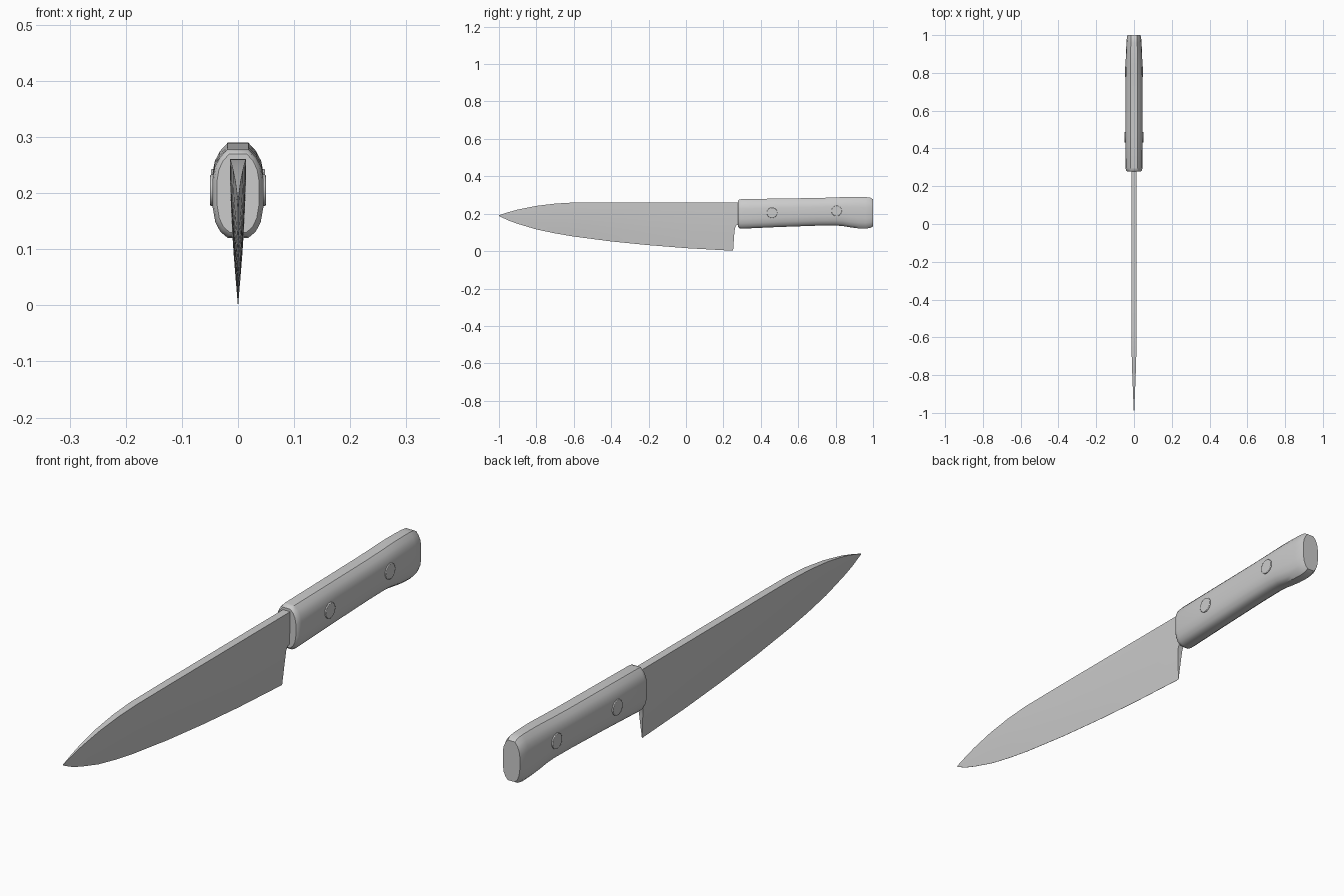
import bpy, bmesh, math

if "Cube" in bpy.data.objects:
    bpy.data.objects.remove(bpy.data.objects["Cube"])


def loft(name, rings, angle):
    """Skin closed rings of points into a capped solid."""
    bm = bmesh.new()
    loops = [[bm.verts.new(p) for p in ring] for ring in rings]
    n = len(loops[0])
    for a, b in zip(loops, loops[1:]):
        for i in range(n):
            j = (i + 1) % n
            bm.faces.new((a[i], a[j], b[j], b[i]))
    bm.faces.new(loops[0])
    bm.faces.new(loops[-1])
    bmesh.ops.remove_doubles(bm, verts=bm.verts, dist=1e-5)
    bmesh.ops.recalc_face_normals(bm, faces=bm.faces)
    me = bpy.data.meshes.new(name)
    bm.to_mesh(me)
    bm.free()
    ob = bpy.data.objects.new(name, me)
    bpy.context.collection.objects.link(ob)
    smooth(ob, angle)
    return ob


def smooth(ob, angle):
    bpy.ops.object.select_all(action='DESELECT')
    ob.select_set(True)
    bpy.context.view_layer.objects.active = ob
    bpy.ops.object.shade_smooth_by_angle(angle=math.radians(angle))


# Blade: y, spine z, lower z, cutting edge z, half thickness
blade = [
    (-1.0, .192, .188, .188, .0008), (-.95, .208, .164, .164, .003),
    (-.9, .222, .146, .146, .005), (-.8, .242, .116, .116, .009),
    (-.7, .254, .095, .095, .012), (-.6, .260, .078, .078, .014),
    (-.4, .261, .052, .052, .0145), (-.2, .261, .032, .032, .0145),
    (0, .261, .016, .016, .0145), (.252, .261, .002, .002, .0145),
    (.258, .261, .09, .002, .0145), (.262, .261, .125, .002, .0145),
    (.27, .261, .14, .002, .0145), (.32, .261, .147, .002, .0145)]
rings = []
for y, top, low, edge, t in blade:
    side = []
    for k in range(7):
        z = low + (top - low) * k / 6
        u = (z - edge) / (top - edge)
        side.append((max(.0004, t * (1 - (1 - u) ** 1.8)), z))
    rings.append([(x, y, z) for x, z in side] + [(-x, y, z) for x, z in reversed(side)])
loft("blade", rings, 30)

# Handle: y, top z, bottom z, half width
handle = [
    (.278, .270, .130, .037), (.284, .276, .123, .042), (.298, .278, .120, .045),
    (.5, .281, .129, .0455), (.7, .284, .136, .0455), (.8, .287, .137, .045),
    (.84, .289, .134, .0445), (.88, .290, .127, .0435), (.92, .290, .122, .042),
    (.96, .289, .120, .040), (.985, .286, .124, .038), (1.0, .277, .132, .034)]
section = [(.40, 0), (.70, .07), (.90, .18), (1, .34),
           (1, .67), (.92, .80), (.72, .91), (.42, 1)]
rings = []
for y, top, low, w in handle:
    side = [(w * fx, low + (top - low) * fz) for fx, fz in section]
    rings.append([(x, y, z) for x, z in side] + [(-x, y, z) for x, z in reversed(side)])
loft("handle", rings, 40)

# Rivets passing through the handle
for name, y, z, half in (("front_rivet", .46, .205, .0495), ("rear_rivet", .805, .215, .0485)):
    bpy.ops.mesh.primitive_cylinder_add(vertices=32, radius=.028, depth=2 * half,
                                        location=(0, y, z), rotation=(0, math.pi / 2, 0))
    rivet = bpy.context.object
    rivet.name = name
    bevel = rivet.modifiers.new("edge", 'BEVEL')
    bevel.width = .002
    bevel.segments = 2
    smooth(rivet, 40)
